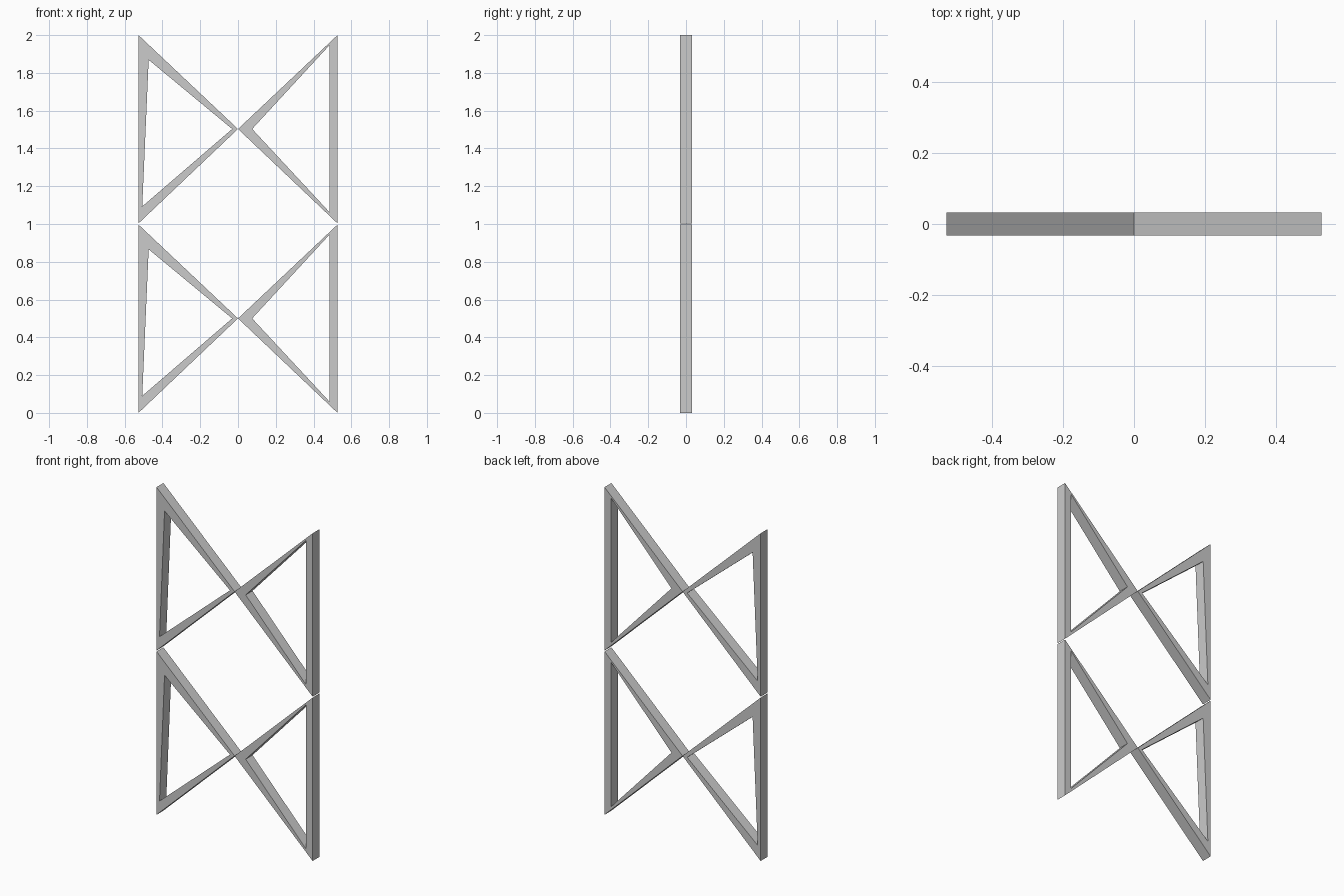
import bpy
import bmesh

if "Cube" in bpy.data.objects:
    bpy.data.objects.remove(bpy.data.objects["Cube"])

HALF_DEPTH = 0.033


def triangle_frame(name, outer, inner, z0):
    """Flat triangular frame: matching outer and inner corners (x, z), extruded along y."""
    bm = bmesh.new()

    def ring(points, y):
        return [bm.verts.new((x, y, z + z0)) for x, z in points]

    of, inf = ring(outer, -HALF_DEPTH), ring(inner, -HALF_DEPTH)
    ob, inb = ring(outer, HALF_DEPTH), ring(inner, HALF_DEPTH)
    for i in range(3):
        j = (i + 1) % 3
        bm.faces.new((of[i], of[j], inf[j], inf[i]))   # front
        bm.faces.new((ob[j], ob[i], inb[i], inb[j]))   # back
        bm.faces.new((of[j], of[i], ob[i], ob[j]))     # outer wall
        bm.faces.new((inf[i], inf[j], inb[j], inb[i])) # inner wall
    bmesh.ops.recalc_face_normals(bm, faces=bm.faces)
    mesh = bpy.data.meshes.new(name)
    bm.to_mesh(mesh)
    bm.free()
    obj = bpy.data.objects.new(name, mesh)
    bpy.context.collection.objects.link(obj)
    return obj


# Corner order: bottom, centre tip, top
left_outer = [(-0.527, 0.0), (0.0, 0.5), (-0.527, 0.997)]
left_inner = [(-0.507, 0.09), (-0.031, 0.5), (-0.473, 0.866)]
right_outer = [(0.527, 0.0), (0.0, 0.5), (0.527, 0.997)]
right_inner = [(0.484, 0.06), (0.075, 0.5), (0.484, 0.943)]

# Two stacked tiers, each a pair of frames meeting at their tips
for tier, z0 in (("lower", 0.0), ("upper", 1.003)):
    triangle_frame(tier + "_left_frame", left_outer, left_inner, z0)
    triangle_frame(tier + "_right_frame", right_outer, right_inner, z0)
